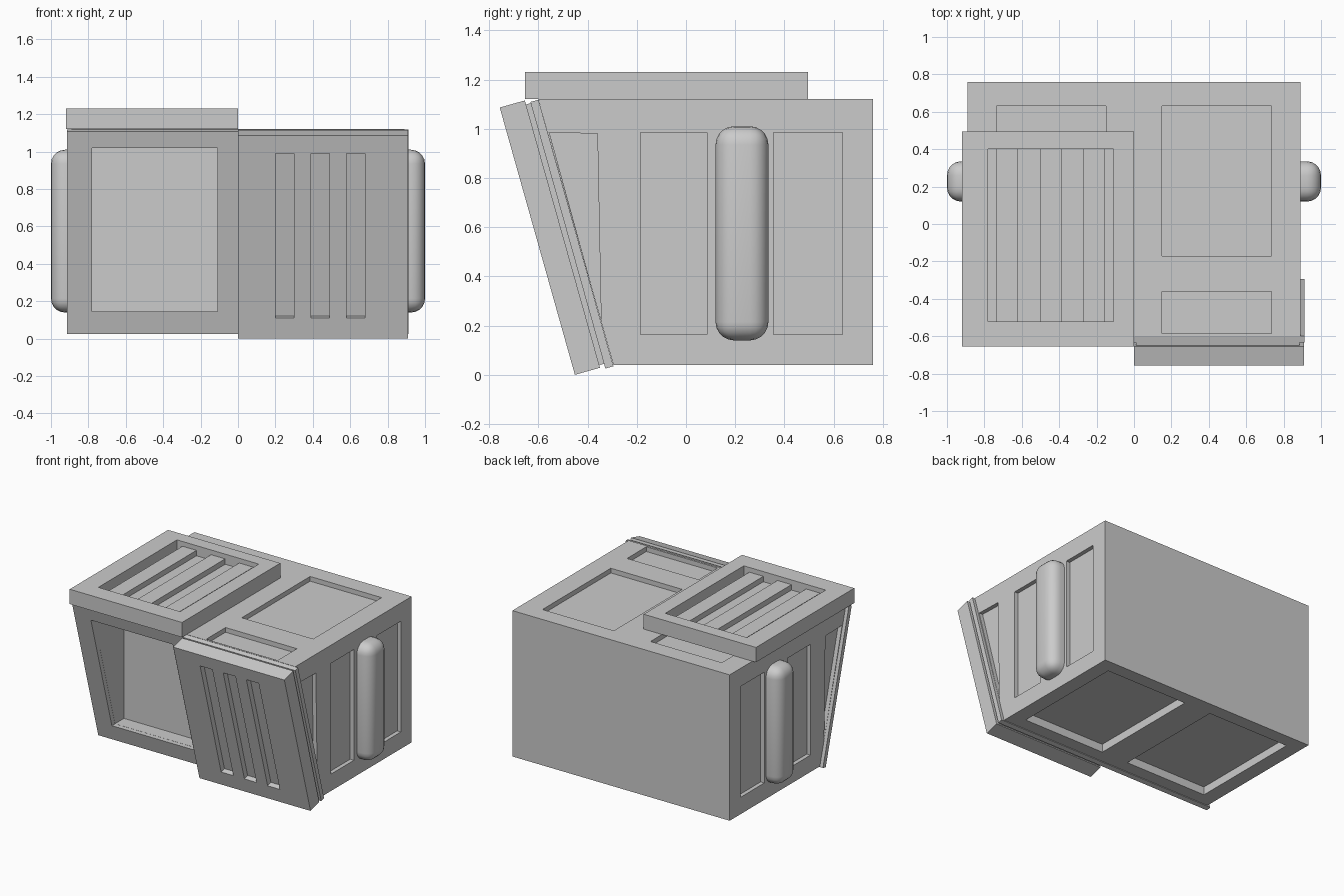
import bpy, bmesh

if "Cube" in bpy.data.objects:
    bpy.data.objects.remove(bpy.data.objects["Cube"])


def prism(name, profiles):
    """Mesh of prisms, each (list of (y, z) points, x0, x1)."""
    bm = bmesh.new()
    for pts, x0, x1 in profiles:
        face = bm.faces.new([bm.verts.new((x0, y, z)) for y, z in pts])
        res = bmesh.ops.extrude_face_region(bm, geom=[face])
        vs = [g for g in res["geom"] if isinstance(g, bmesh.types.BMVert)]
        bmesh.ops.translate(bm, verts=vs, vec=(x1 - x0, 0, 0))
    bmesh.ops.recalc_face_normals(bm, faces=bm.faces)
    me = bpy.data.meshes.new(name)
    bm.to_mesh(me)
    bm.free()
    ob = bpy.data.objects.new(name, me)
    bpy.context.collection.objects.link(ob)
    return ob


def box(x0, x1, y0, y1, z0, z1):
    return ([(y0, z0), (y1, z0), (y1, z1), (y0, z1)], x0, x1)


def apply_mod(ob, mod):
    bpy.context.view_layer.objects.active = ob
    bpy.ops.object.modifier_apply(modifier=mod.name)


def cut(ob, profiles):
    cutter = prism("cutter", profiles)
    cutter.hide_render = True
    mod = ob.modifiers.new("cut", "BOOLEAN")
    mod.operation = "DIFFERENCE"
    mod.solver = "EXACT"
    mod.object = cutter
    apply_mod(ob, mod)
    bpy.data.objects.remove(cutter)


def slant(d, t):
    """Point in the sloped front: d outwards, t upwards along the slope."""
    return (-0.295 - 0.9627 * d - 0.2707 * t, 0.035 - 0.2707 * d + 0.9627 * t)


def slab(d0, d1, t0, t1, x0, x1):
    return ([slant(d0, t0), slant(d1, t0), slant(d1, t1), slant(d0, t1)], x0, x1)


# Body with a sloped front
body = prism("body", [([(-0.295, 0.04), (0.76, 0.04), (0.76, 1.12), (-0.6, 1.12)], -0.89, 0.89)])

# Recessed panels on sides, top and bottom
recesses = []
for s in (-1, 1):
    a, b = sorted((s * 0.86, s * 1.1))
    recesses += [box(a, b, -0.185, 0.085, 0.165, 0.985),
                 box(a, b, 0.355, 0.635, 0.165, 0.985),
                 ([(-0.555, 0.985), (-0.36, 0.98), (-0.345, 0.22)], a, b)]
    a, b = sorted((s * 0.15, s * 0.735))
    recesses += [box(a, b, -0.17, 0.63, 1.085, 1.3),
                 box(a, b, -0.585, -0.36, 1.085, 1.3)]
    a, b = sorted((s * 0.11, s * 0.78))
    recesses.append(box(a, b, -0.2, 0.66, -0.1, 0.10))
cut(body, recesses)

# Front opening through the frame into the body
opening = [([(-0.8, 0.145), (-0.22, 0.145), (-0.22, 1.02), (-0.8, 1.02)], -0.78, -0.11)]
cut(body, opening)
frame = prism("front_frame", [slab(0, 0.034, 0, 1.125, -0.915, 0.912)])
cut(frame, opening)

# Closed front door with three slots
prism("door_spacer", [slab(0.034, 0.054, 0.02, 1.12, 0.01, 0.885)])
door = prism("front_door", [slab(0.054, 0.16, 0.009, 1.137, 0, 0.91)])
cut(door, [slab(0.12, 0.3, 0.123, 1.037, x, x + 0.1) for x in (0.2, 0.39, 0.58)])

# Top lid with a tray and three slats
lid = prism("top_lid", [box(-0.92, 0, -0.655, 0.495, 1.12, 1.23)])
cut(lid, [box(-0.78, -0.11, -0.52, 0.4, 1.155, 1.4)])
prism("lid_slats", [box(x, x + 0.115, -0.52, 0.4, 1.15, 1.195) for x in (-0.735, -0.5, -0.27)])

# Rounded side bumpers
for s, side in ((-1, "left"), (1, "right")):
    a, b = sorted((s * 0.78, s * 1.0))
    bumper = prism(side + "_bumper", [box(a, b, 0.12, 0.335, 0.14, 1.01)])
    mod = bumper.modifiers.new("round", "BEVEL")
    mod.width = 0.075
    mod.segments = 5
    apply_mod(bumper, mod)
    bpy.ops.object.select_all(action="DESELECT")
    bumper.select_set(True)
    bpy.ops.object.shade_smooth_by_angle()
